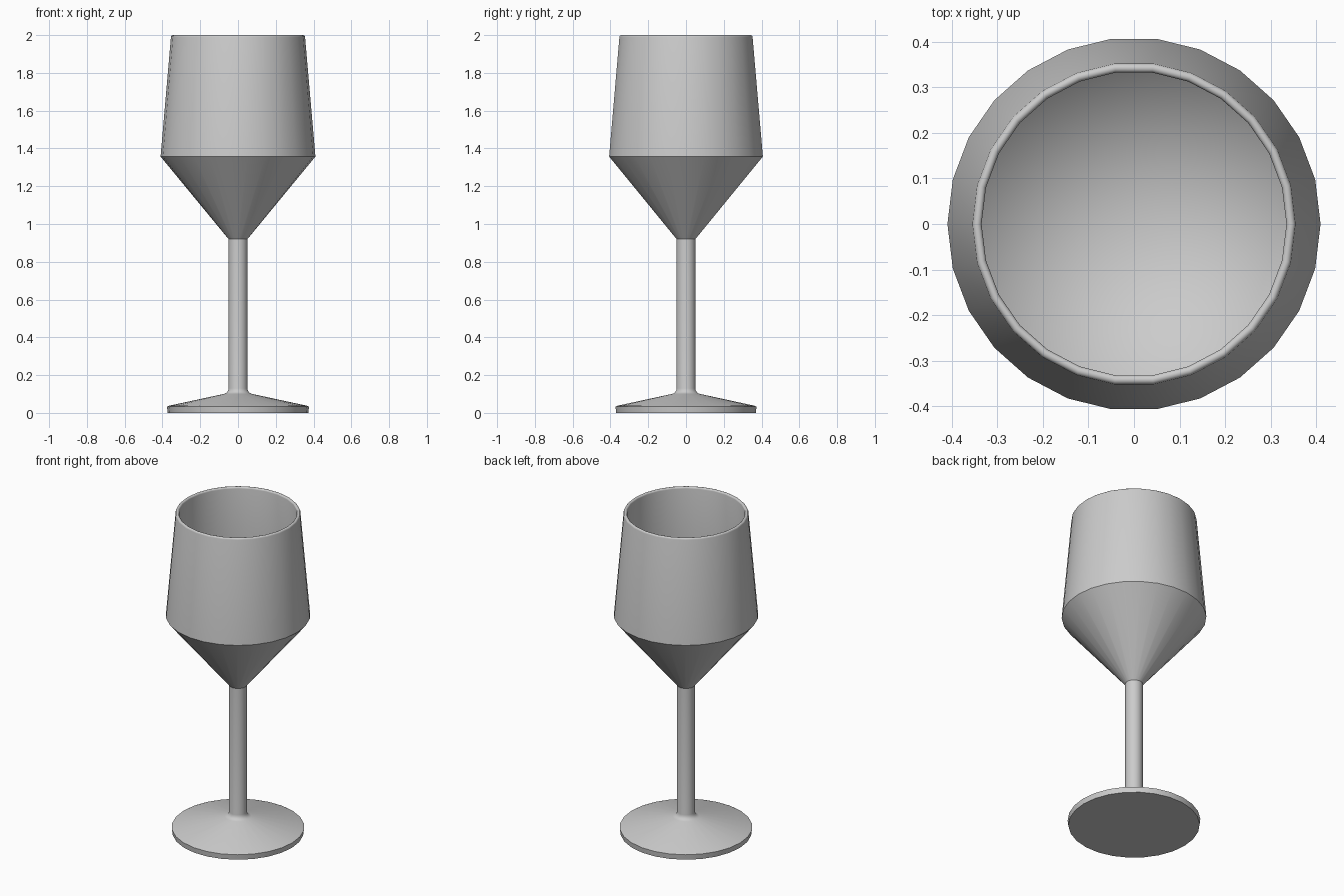
import bpy
import bmesh
import math

SIDES = 26

default_cube = bpy.data.objects.get("Cube")
if default_cube:
    bpy.data.objects.remove(default_cube, do_unlink=True)

# One plain grey for the whole goblet
grey = bpy.data.materials.new("plain grey")
grey.use_nodes = True
colour = (0.6, 0.6, 0.6, 1)
grey.diffuse_color = colour
grey.node_tree.nodes["Principled BSDF"].inputs["Base Color"].default_value = colour


def lathe(name, profile):
    """Spin (radius, height) points about the z axis into a solid."""
    bm = bmesh.new()
    verts = [bm.verts.new((r, 0, z)) for r, z in profile]
    edges = [bm.edges.new(pair) for pair in zip(verts, verts[1:])]
    bmesh.ops.spin(bm, geom=verts + edges, cent=(0, 0, 0), axis=(0, 0, 1),
                   angle=math.tau, steps=SIDES, use_merge=False)
    bmesh.ops.remove_doubles(bm, verts=bm.verts, dist=0.0005)
    bmesh.ops.dissolve_degenerate(bm, edges=bm.edges, dist=0.0001)
    bmesh.ops.recalc_face_normals(bm, faces=bm.faces)
    mesh = bpy.data.meshes.new(name)
    bm.to_mesh(mesh)
    bm.free()
    obj = bpy.data.objects.new(name, mesh)
    bpy.context.collection.objects.link(obj)
    mesh.materials.append(grey)
    bpy.ops.object.select_all(action="DESELECT")
    obj.select_set(True)
    bpy.context.view_layer.objects.active = obj
    bpy.ops.object.shade_smooth_by_angle(angle=math.radians(32))
    return obj


# Foot disc rising through a small fillet into the stem
fillet = []
for i in range(5):
    a = math.radians(260 - 20 * i)
    fillet.append((0.08 + 0.03 * math.cos(a), 0.13 + 0.03 * math.sin(a)))
lathe("stem_and_foot",
      [(0, 0), (0.372, 0), (0.376, 0.033), (0.365, 0.038)]
      + fillet + [(0.05, 0.925), (0, 0.925)])

# Hollow bowl with a rounded lip
lip = []
for i in range(7):
    a = math.pi * i / 6
    lip.append((0.345 + 0.01 * math.cos(a), 1.99 + 0.01 * math.sin(a)))
lathe("bowl",
      [(0, 0.92), (0.05, 0.92), (0.41, 1.357)] + lip
      + [(0.389, 1.365), (0, 0.925)])
